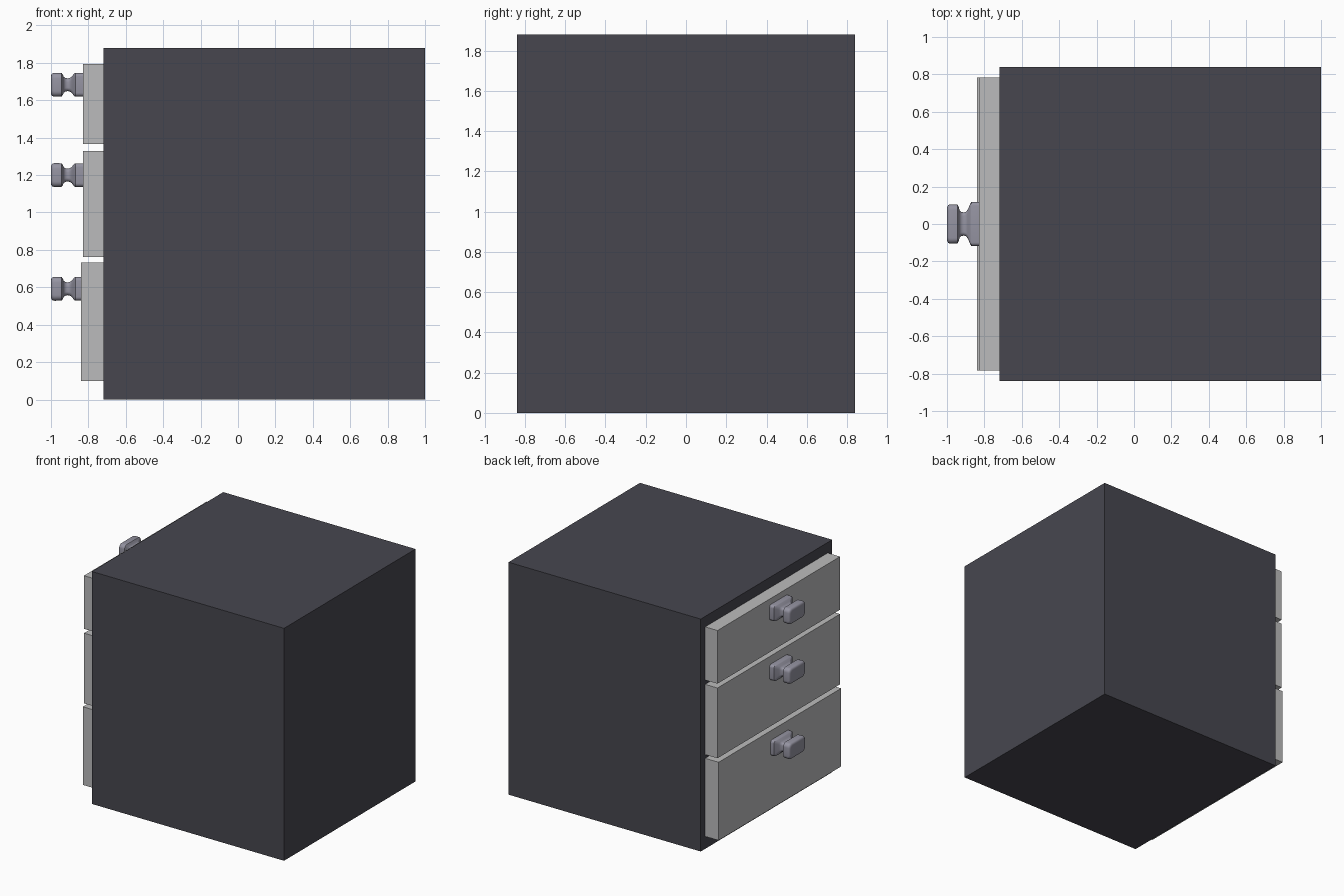
import bpy, bmesh, math

if "Cube" in bpy.data.objects:
    bpy.data.objects.remove(bpy.data.objects["Cube"])


def material(name, rgb):
    m = bpy.data.materials.new(name)
    m.diffuse_color = (*rgb, 1.0)
    m.use_nodes = True
    m.node_tree.nodes["Principled BSDF"].inputs["Base Color"].default_value = m.diffuse_color
    return m


charcoal = material("charcoal", (0.063, 0.062, 0.078))
light_grey = material("light_grey", (0.50, 0.50, 0.505))
metal_grey = material("metal_grey", (0.30, 0.295, 0.36))


def finish(bm, name, mat):
    bmesh.ops.recalc_face_normals(bm, faces=bm.faces)
    mesh = bpy.data.meshes.new(name)
    bm.to_mesh(mesh)
    bm.free()
    mesh.materials.append(mat)
    ob = bpy.data.objects.new(name, mesh)
    bpy.context.collection.objects.link(ob)
    return ob


def box(name, lo, hi, mat):
    bm = bmesh.new()
    bmesh.ops.create_cube(bm, size=1)
    for v in bm.verts:
        for i in range(3):
            v.co[i] = (lo[i] + hi[i]) / 2 + v.co[i] * (hi[i] - lo[i])
    return finish(bm, name, mat)


def rounded_rect(hy, hz, r, steps=5):
    pts = []
    for k, (sy, sz) in enumerate([(1, 1), (-1, 1), (-1, -1), (1, -1)]):
        for i in range(steps + 1):
            a = math.pi / 2 * (k + i / steps)
            pts.append((sy * (hy - r) + r * math.cos(a),
                        sz * (hz - r) + r * math.sin(a)))
    return pts


# Knob sections: x, half width, half height, corner radius
KNOB = [(-0.825, .118, .063, .020), (-0.870, .118, .063, .020),
        (-0.876, .108, .060, .020), (-0.888, .078, .044, .020),
        (-0.898, .066, .037, .020), (-0.910, .062, .034, .020),
        (-0.922, .064, .036, .020), (-0.932, .072, .043, .022),
        (-0.937, .092, .055, .025), (-0.943, .104, .063, .030),
        (-0.980, .105, .064, .030), (-0.992, .102, .061, .030),
        (-0.998, .094, .054, .028), (-1.000, .084, .044, .025)]


def knob(name, z, x_base):
    bm = bmesh.new()
    rings = []
    for i, (x, hy, hz, r) in enumerate(KNOB):
        x = x_base if i == 0 else x
        rings.append([bm.verts.new((x, py, z + pz))
                      for py, pz in rounded_rect(hy, hz, r)])
    n = len(rings[0])
    for a, b in zip(rings, rings[1:]):
        for j in range(n):
            bm.faces.new((a[j], a[(j + 1) % n], b[(j + 1) % n], b[j]))
    bm.faces.new(rings[0])
    bm.faces.new(rings[-1])
    ob = finish(bm, name, metal_grey)
    bpy.ops.object.select_all(action='DESELECT')
    ob.select_set(True)
    bpy.context.view_layer.objects.active = ob
    bpy.ops.object.shade_smooth_by_angle(angle=math.radians(40))


# Cabinet body
box("cabinet_body", (-0.72, -0.84, 0.0), (1.0, 0.84, 1.88), charcoal)

# Drawer fronts with their knobs: name, bottom, top, front x, knob height
for name, z0, z1, x, kz in [("top", 1.365, 1.795, -0.83, 1.683),
                            ("middle", 0.762, 1.33, -0.83, 1.20),
                            ("bottom", 0.10, 0.732, -0.84, 0.592)]:
    box(name + "_drawer_front", (x, -0.783, z0), (-0.72, 0.783, z1), light_grey)
    knob(name + "_drawer_knob", kz, x + 0.002)
